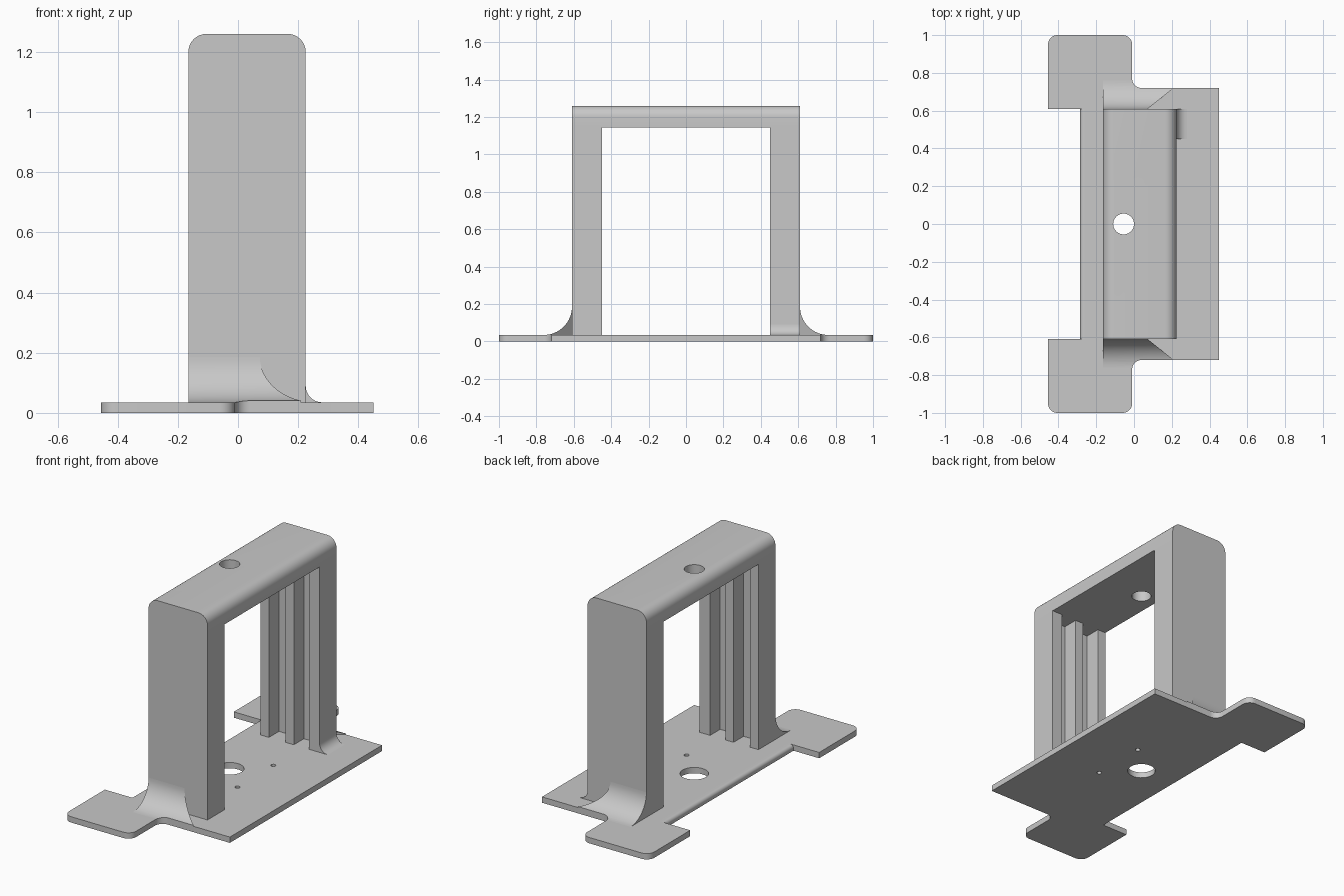
import bpy, bmesh, math
from mathutils import Vector

if "Cube" in bpy.data.objects:
    bpy.data.objects.remove(bpy.data.objects["Cube"])

grey = bpy.data.materials.new("plain_grey")
grey.use_nodes = True
GREY = (0.58, 0.58, 0.58, 1)
grey.diffuse_color = GREY
grey.node_tree.nodes["Principled BSDF"].inputs["Base Color"].default_value = GREY

T = 0.035            # plate thickness
X0, X1 = -0.165, 0.225   # arch width
YO, YI = 0.61, 0.45      # leg outer and inner faces
UNDER, TOP = 1.145, 1.26 # beam heights
PLATE_Y = 0.72
HOLE_X = -0.055


def rounded(points, steps=8):
    """Outline from (x, y) or (x, y, radius) corners, all right angles."""
    out = []
    for i, p in enumerate(points):
        c = Vector(p[:2])
        if len(p) == 2:
            out.append(c)
            continue
        a = (Vector(points[i - 1][:2]) - c).normalized() * p[2]
        b = (Vector(points[(i + 1) % len(points)][:2]) - c).normalized() * p[2]
        for k in range(steps + 1):
            t = k / steps * math.pi / 2
            out.append(c + a * (1 - math.sin(t)) + b * (1 - math.cos(t)))
    return out


def prism(name, outline, axis, lo, hi):
    """Extrude a flat outline along an axis."""
    place = {"x": lambda p, h: (h, p[0], p[1]),
             "y": lambda p, h: (p[0], h, p[1]),
             "z": lambda p, h: (p[0], p[1], h)}[axis]
    bm = bmesh.new()
    low = [bm.verts.new(place(p, lo)) for p in outline]
    high = [bm.verts.new(place(p, hi)) for p in outline]
    n = len(outline)
    bm.faces.new(low)
    bm.faces.new(high)
    for i in range(n):
        j = (i + 1) % n
        bm.faces.new((low[i], low[j], high[j], high[i]))
    bmesh.ops.recalc_face_normals(bm, faces=bm.faces)
    mesh = bpy.data.meshes.new(name)
    bm.to_mesh(mesh)
    bm.free()
    mesh.materials.append(grey)
    obj = bpy.data.objects.new(name, mesh)
    bpy.context.collection.objects.link(obj)
    return obj


def activate(obj):
    bpy.ops.object.select_all(action="DESELECT")
    obj.select_set(True)
    bpy.context.view_layer.objects.active = obj


def combine(obj, tool, operation):
    """Apply a boolean and discard the tool."""
    activate(obj)
    mod = obj.modifiers.new("cut", "BOOLEAN")
    mod.operation = operation
    mod.solver = "EXACT"
    mod.object = tool
    bpy.ops.object.modifier_apply(modifier=mod.name)
    bpy.data.objects.remove(tool)


def drill(obj, x, y, radius, lo, hi):
    ring = [(x + radius * math.cos(k * math.tau / 40),
             y + radius * math.sin(k * math.tau / 40)) for k in range(40)]
    combine(obj, prism("drill", ring, "z", lo, hi), "DIFFERENCE")


# Base plate with a tab at each end
half = [(0.45, PLATE_Y), (-0.01, PLATE_Y, 0.05), (-0.01, 1, 0.05),
        (-0.455, 1, 0.05), (-0.455, YO), (-0.25, YO)]
other = [(p[0], -p[1], *p[2:]) for p in reversed(half)]
plate = prism("base_plate", rounded(half + other), "z", 0, T)
drill(plate, HOLE_X, 0, 0.078, -0.1, 0.1)
for y in (-0.17, 0.17):
    drill(plate, 0.115, y, 0.014, -0.1, 0.1)

# Rounded long edge of the plate
edge = [(-0.25, 0), (-0.285, 0), (-0.285, T, 0.02), (-0.25, T)]
rim = prism("plate_rounded_edge", rounded(edge), "y", -YO, YO)

# Top beam with softened upper edges
beam_shape = [(X0, UNDER), (X1, UNDER), (X1, TOP, 0.06), (X0, TOP, 0.06)]
beam = prism("top_beam", rounded(beam_shape), "y", -YO, YO)
drill(beam, HOLE_X, 0, 0.055, 1, 1.4)

parts = [plate, rim, beam]

# Legs with two upright grooves on the inner face, and flared feet
FLOOR = 0.545
R = 0.15
for side, label in ((-1, "front"), (1, "back")):
    comb = [(X0, YO), (X0, YI), (-0.11, YI), (-0.11, FLOOR), (0, FLOOR),
            (0, YI), (0.055, YI), (0.055, FLOOR), (0.155, FLOOR),
            (0.155, YI), (X1, YI), (X1, YO)]
    leg = prism(label + "_leg", [(x, y * side) for x, y in comb], "z", T, UNDER)

    # Concave flare, trimmed to the plate outline and a slanted end
    flare = [(YO, T), (YO, T + R)]
    for k in range(1, 17):
        t = k / 16 * math.pi / 2
        flare.append((YO + R - R * math.cos(t), T + R - R * math.sin(t)))
    flare = [(y * side, z) for y, z in flare]
    foot = prism(label + "_foot_flare", flare, "x", X0, 0.23)
    trim = rounded([(X0 - 0.1, 0.5), (-0.064, 0.5), (0.21, PLATE_Y),
                    (-0.01, PLATE_Y, 0.05), (-0.01, 0.9), (X0 - 0.1, 0.9)])
    trim = [(x, y * side) for x, y in trim]
    combine(foot, prism("trim", trim, "z", -0.1, 0.5), "INTERSECT")
    parts += [leg, foot]

# Small side fillet on the back leg
r = 0.055
fillet = [(X1, T)] + [(X1 + r - r * math.cos(k / 8 * math.pi / 2),
                       T + r - r * math.sin(k / 8 * math.pi / 2))
                      for k in range(9)]
parts.append(prism("back_leg_side_fillet", fillet, "y", YI, YO))

for obj in parts:
    activate(obj)
    bpy.ops.object.shade_smooth_by_angle(angle=math.radians(30))
